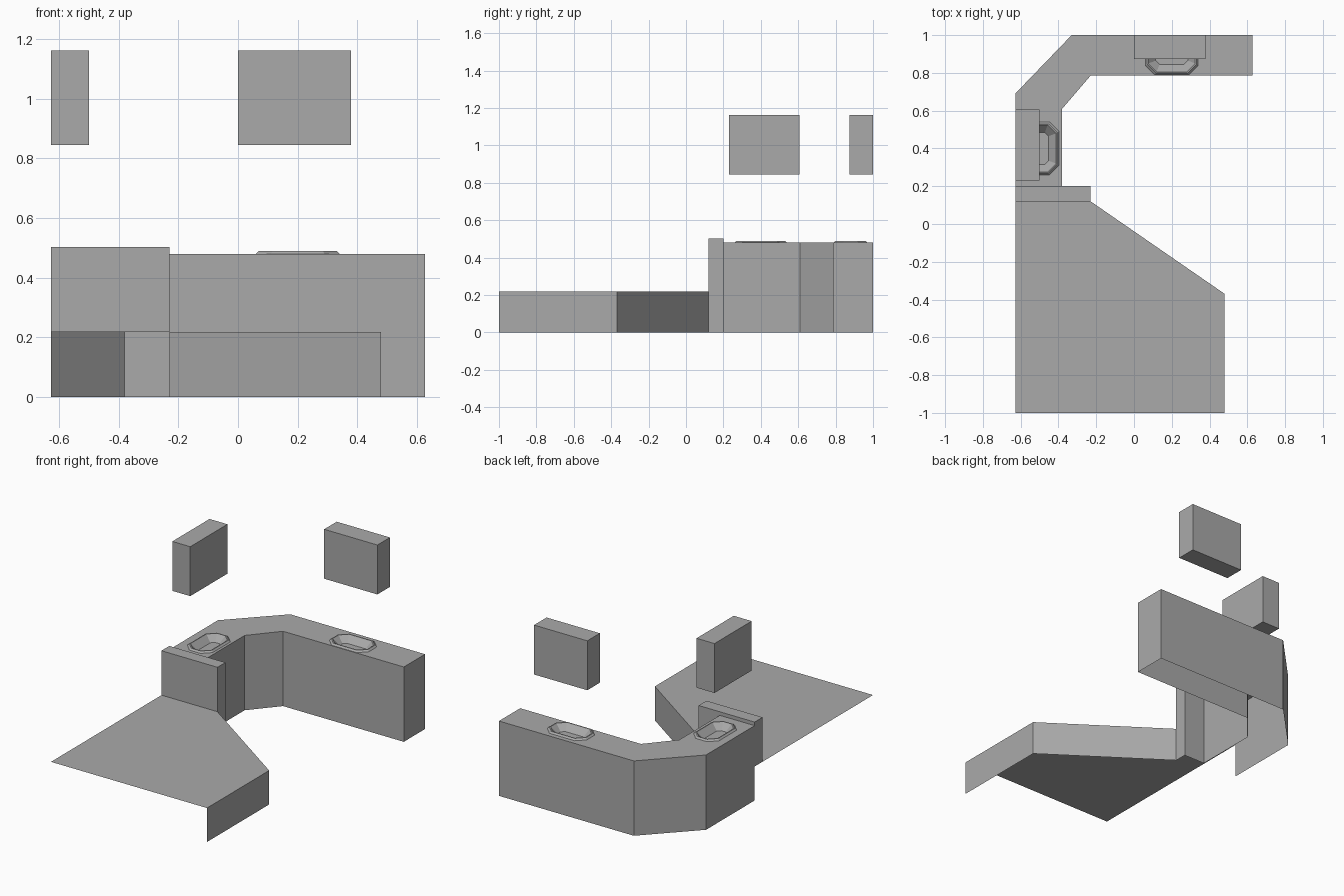
import bpy, bmesh

if "Cube" in bpy.data.objects:
    bpy.data.objects.remove(bpy.data.objects["Cube"], do_unlink=True)

grey = bpy.data.materials.new("plain_grey")
grey.use_nodes = True
colour = (0.4, 0.4, 0.4, 1)
grey.diffuse_color = colour
grey.node_tree.nodes["Principled BSDF"].inputs["Base Color"].default_value = colour

LEFT, RIGHT = -0.627, 0.627
COUNTER_Z, STEP_Z, DIVIDER_Z = 0.48, 0.218, 0.503


def finish(name, bm):
    bmesh.ops.remove_doubles(bm, verts=bm.verts, dist=0.0005)
    mesh = bpy.data.meshes.new(name)
    bm.to_mesh(mesh)
    bm.free()
    mesh.materials.append(grey)
    bpy.context.collection.objects.link(bpy.data.objects.new(name, mesh))


def flat(bm, points, z):
    return bm.faces.new([bm.verts.new((x, y, z)) for x, y in points])


def walls(bm, path, z0, z1):
    """Upright faces along an open, counterclockwise path."""
    for a, b in zip(path, path[1:]):
        bm.faces.new([bm.verts.new((*p, z)) for p, z in ((a, z0), (b, z0), (b, z1), (a, z1))])


def octagon(cx, cy, hx, hy, cut):
    return [(cx + hx, cy - hy + cut), (cx + hx, cy + hy - cut),
            (cx + hx - cut, cy + hy), (cx - hx + cut, cy + hy),
            (cx - hx, cy + hy - cut), (cx - hx, cy - hy + cut),
            (cx - hx + cut, cy - hy), (cx + hx - cut, cy - hy)]


sinks = {"back_sink": (0.2, 0.88, 0.14, 0.09), "side_sink": (-0.487, 0.4, 0.09, 0.14)}

# Corner counter, open underneath and at the end against the divider
outline = [(LEFT, 0.2), (-0.38, 0.2), (-0.38, 0.61), (-0.23, 0.785),
           (RIGHT, 0.785), (RIGHT, 1), (-0.33, 1), (LEFT, 0.692)]
bm = bmesh.new()
edges = []
for loop in [outline] + [octagon(*s, 0.05) for s in sinks.values()]:
    vs = [bm.verts.new((x, y, COUNTER_Z)) for x, y in loop]
    edges += [bm.edges.new((v, vs[i - 1])) for i, v in enumerate(vs)]
bmesh.ops.triangle_fill(bm, edges=edges, use_beauty=True, normal=(0, 0, 1))
bm.normal_update()
for f in bm.faces:
    if f.normal.z < 0:
        f.normal_flip()
walls(bm, outline[1:] + outline[:1], 0, COUNTER_Z)
finish("corner_counter", bm)

# Sinks: a low raised rim and a faceted bowl
for name, (cx, cy, hx, hy) in sinks.items():
    bm = bmesh.new()
    rings = []
    for inset, cut, z in ((0, 0.05, COUNTER_Z), (0.01, 0.046, 0.49),
                          (0.016, 0.044, 0.49), (0.055, 0.02, 0.45)):
        ring = octagon(cx, cy, hx - inset, hy - inset, cut)
        rings.append([bm.verts.new((x, y, z)) for x, y in ring])
    for low, high in zip(rings, rings[1:]):
        for i in range(8):
            bm.faces.new((low[i - 1], low[i], high[i], high[i - 1]))
    bm.faces.new(rings[-1])
    finish(name, bm)

# Low platform with a slanted corner, open at the front, left and bottom
bm = bmesh.new()
platform = [(LEFT, -1), (0.48, -1), (0.48, -0.37), (-0.23, 0.12), (LEFT, 0.12)]
flat(bm, platform, STEP_Z)
walls(bm, platform[1:4], 0, STEP_Z)
finish("low_platform", bm)

# Divider between platform and counter
bm = bmesh.new()
a, b, c, d = (LEFT, 0.12), (-0.23, 0.12), (-0.23, 0.2), (LEFT, 0.2)
inner = (-0.38, 0.2)
flat(bm, [a, b, c, d], DIVIDER_Z)
walls(bm, [d, a, b], STEP_Z, DIVIDER_Z)
walls(bm, [b, c, inner], 0, DIVIDER_Z)
walls(bm, [inner, d], COUNTER_Z, DIVIDER_Z)
finish("divider", bm)

# Wall cabinets
for name, x0, x1, y0, y1 in (("side_wall_cabinet", LEFT, -0.5, 0.23, 0.607),
                             ("back_wall_cabinet", 0, 0.378, 0.873, 1)):
    bm = bmesh.new()
    base = [(x0, y0), (x1, y0), (x1, y1), (x0, y1)]
    flat(bm, base[::-1], 0.845)
    flat(bm, base, 1.162)
    walls(bm, base + base[:1], 0.845, 1.162)
    finish(name, bm)
